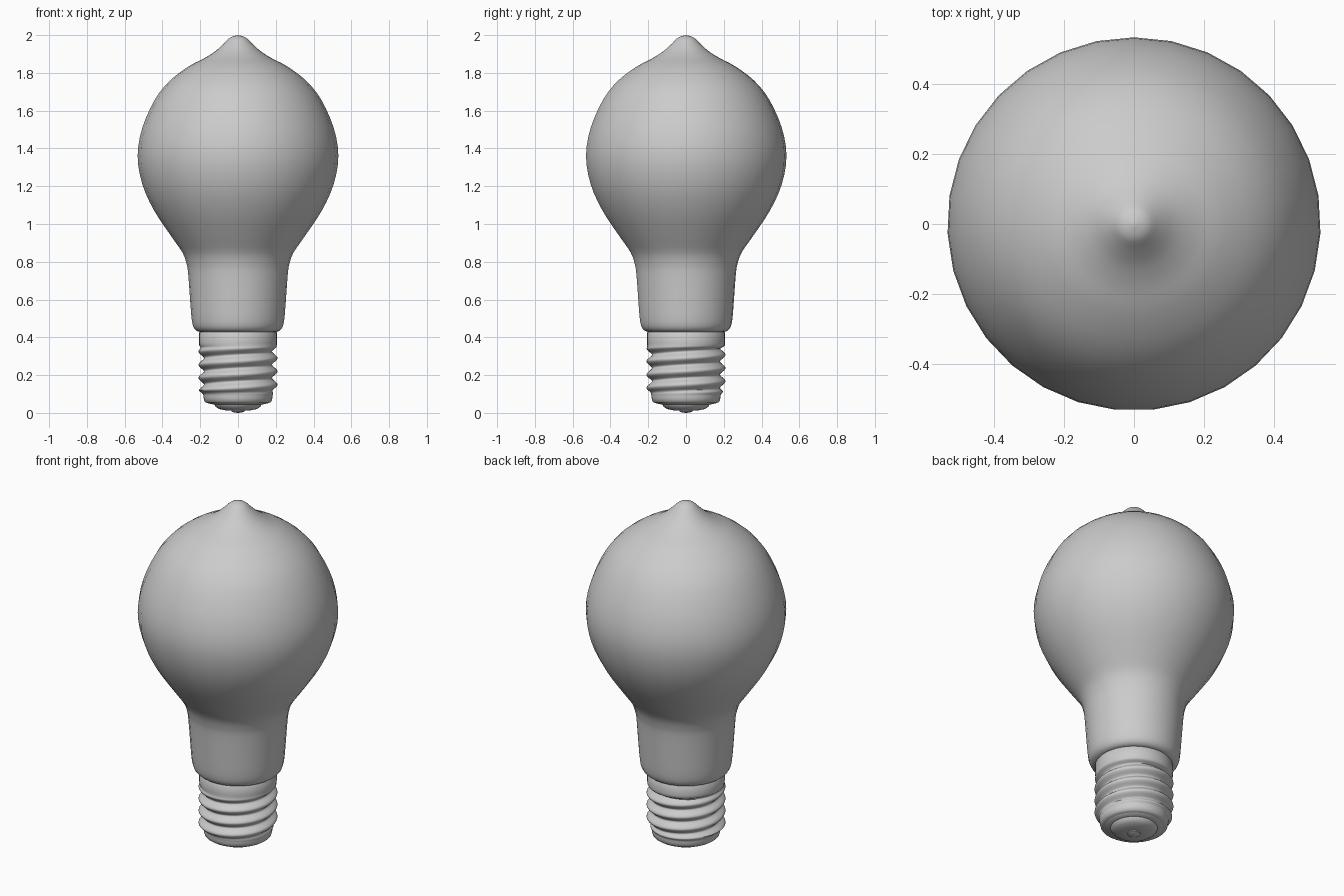
import bpy, bmesh, math
from math import pi, cos, sin

if "Cube" in bpy.data.objects:
    bpy.data.objects.remove(bpy.data.objects["Cube"])


def spline(pts, sub=3):
    """Catmull-Rom resampling of an (r, z) profile."""
    out = []
    for i in range(len(pts) - 1):
        p = [pts[max(i - 1, 0)], pts[i], pts[i + 1], pts[min(i + 2, len(pts) - 1)]]
        for k in range(sub):
            t = k / sub
            out.append(tuple(0.5 * (2 * b + (c - a) * t + (2 * a - 5 * b + 4 * c - d) * t * t
                                    + (3 * b - a - 3 * c + d) * t ** 3)
                             for a, b, c, d in zip(*p)))
    return out + [pts[-1]]


def revolve(name, profile, sides, radius=lambda r, z, a: r, sharp=40):
    """Lathe a bottom-to-top profile; radius() may vary with the angle."""
    bm = bmesh.new()
    rings = []
    for r, z in profile:
        if r < 1e-5:
            rings.append([bm.verts.new((0, 0, z))])
            continue
        ring = []
        for i in range(sides):
            a = pi / 2 + 2 * pi * i / sides
            rr = radius(r, z, a)
            ring.append(bm.verts.new((rr * cos(a), rr * sin(a), z)))
        rings.append(ring)
    for lo, hi in zip(rings, rings[1:]):
        for i in range(sides):
            j = (i + 1) % sides
            if len(lo) == 1:
                bm.faces.new((lo[0], hi[j], hi[i]))
            elif len(hi) == 1:
                bm.faces.new((lo[i], lo[j], hi[0]))
            else:
                bm.faces.new((lo[i], lo[j], hi[j], hi[i]))
    mesh = bpy.data.meshes.new(name)
    bm.to_mesh(mesh)
    bm.free()
    ob = bpy.data.objects.new(name, mesh)
    bpy.context.collection.objects.link(ob)
    bpy.ops.object.select_all(action='DESELECT')
    ob.select_set(True)
    bpy.context.view_layer.objects.active = ob
    bpy.ops.object.shade_smooth_by_angle(angle=math.radians(sharp))
    return ob


# Glass envelope with pointed tip
glass = [(0.195, 0.428), (0.218, 0.434), (0.236, 0.455), (0.246, 0.50), (0.254, 0.60),
         (0.264, 0.735), (0.273, 0.79), (0.295, 0.85), (0.354, 0.935), (0.444, 1.07),
         (0.507, 1.21), (0.532, 1.36), (0.507, 1.51), (0.44, 1.66), (0.36, 1.76),
         (0.26, 1.835), (0.18, 1.877), (0.12, 1.915), (0.075, 1.955), (0.04, 1.988), (0.0, 2.0)]
revolve("glass_bulb", spline(glass), 31, sharp=60)

# Screw cap: helical thread pressed into the sleeve
PITCH, Z0, Z1 = 0.07, 0.10, 0.355


def thread(r, z, a):
    fade = max(0, min(1, (z - Z0) / 0.02, (Z1 - z) / 0.015))
    wave = 0.5 + 0.5 * cos(2 * pi * (z - 0.325) / PITCH - (a - pi))
    return r + fade * (0.180 + 0.029 * wave ** 0.8 - r)


sleeve = [(0.15, 0.05), (0.165, 0.052), (0.177, 0.06), (0.181, 0.075)]
sleeve += [(0.183 + 0.022 * min(1, max(0, (z - 0.09) / 0.1)), z)
           for z in [0.085 + 0.27 * i / 54 for i in range(55)]]
sleeve += [(0.206, 0.37), (0.206, 0.425), (0.20, 0.432), (0.18, 0.432)]
revolve("screw_cap", sleeve, 48, thread, 60)

# Insulator disc and centre contact
revolve("insulator", [(0.0, 0.012), (0.06, 0.012), (0.10, 0.02), (0.118, 0.032),
                      (0.125, 0.044), (0.155, 0.05), (0.16, 0.056)], 32)
revolve("contact", [(0.0, 0.0), (0.02, 0.002), (0.034, 0.007), (0.036, 0.014)], 24)
